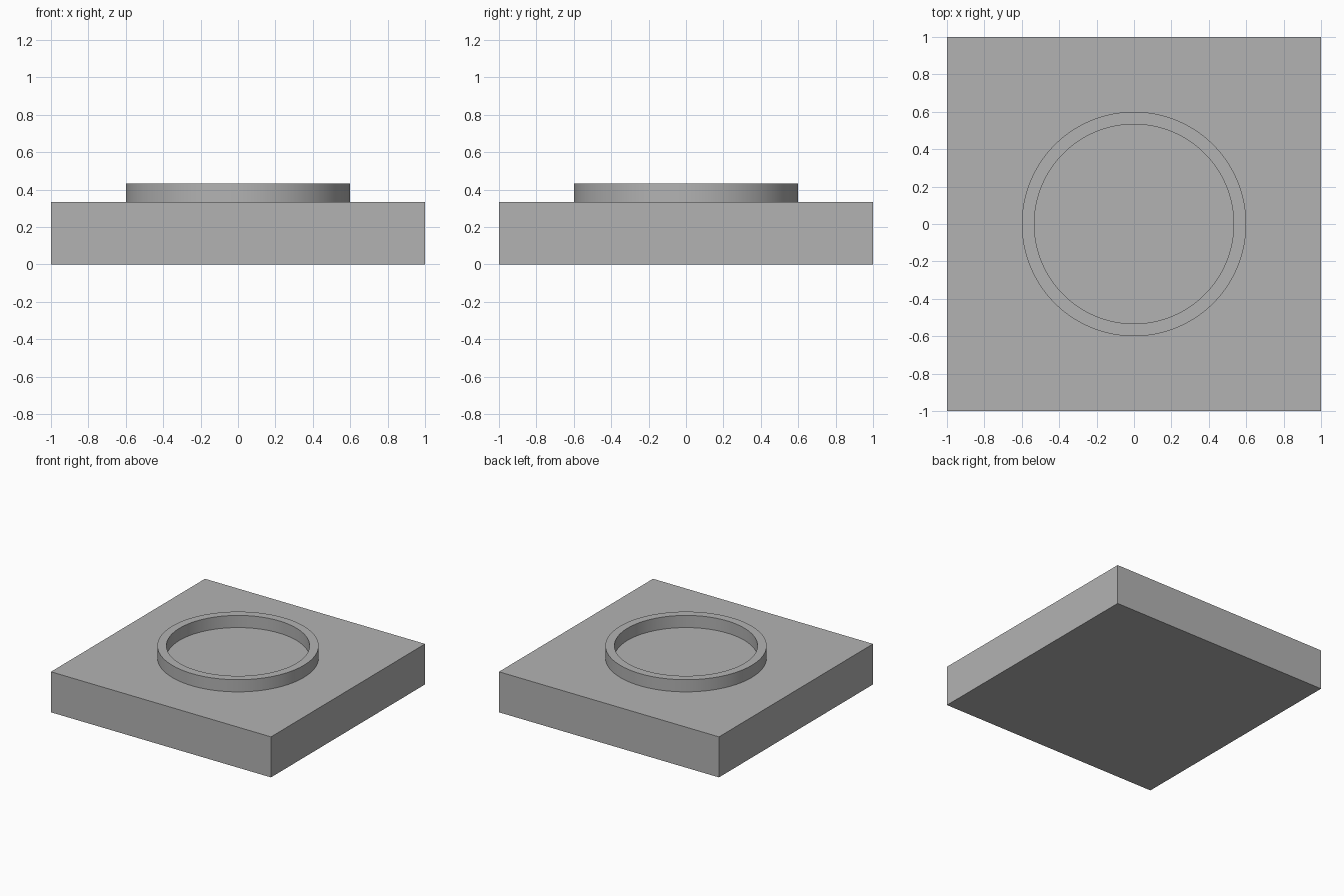
import bpy
import bmesh
import math

BASE_HEIGHT = 0.333
RIM_TOP = 0.433
OUTER_RADIUS = 0.6
INNER_RADIUS = 0.533
SEGMENTS = 128

cube = bpy.data.objects.get("Cube")
if cube:
    bpy.data.objects.remove(cube, do_unlink=True)

# Single plain grey material
grey = bpy.data.materials.new("plain_grey")
grey.use_nodes = True
colour = (0.45, 0.45, 0.45, 1)
grey.diffuse_color = colour
grey.node_tree.nodes["Principled BSDF"].inputs["Base Color"].default_value = colour


def add_object(name, bm):
    bmesh.ops.recalc_face_normals(bm, faces=bm.faces)
    mesh = bpy.data.meshes.new(name)
    bm.to_mesh(mesh)
    bm.free()
    mesh.materials.append(grey)
    obj = bpy.data.objects.new(name, mesh)
    bpy.context.collection.objects.link(obj)
    return obj


# Square base slab
bm = bmesh.new()
bmesh.ops.create_cube(bm, size=2)
for v in bm.verts:
    v.co.z = BASE_HEIGHT if v.co.z > 0 else 0
add_object("base_slab", bm)

# Raised round rim: spin an open wall profile, its foot resting on the slab
bm = bmesh.new()
profile = [(INNER_RADIUS, BASE_HEIGHT), (INNER_RADIUS, RIM_TOP),
           (OUTER_RADIUS, RIM_TOP), (OUTER_RADIUS, BASE_HEIGHT)]
verts = [bm.verts.new((r, 0, z)) for r, z in profile]
edges = [bm.edges.new(pair) for pair in zip(verts, verts[1:])]
bmesh.ops.spin(bm, geom=verts + edges, cent=(0, 0, 0), axis=(0, 0, 1),
               angle=math.tau, steps=SEGMENTS, use_merge=True)
bmesh.ops.remove_doubles(bm, verts=bm.verts, dist=0.0001)
rim = add_object("round_rim", bm)

# Smooth the round walls while keeping the rim edges crisp
bpy.ops.object.select_all(action="DESELECT")
rim.select_set(True)
bpy.context.view_layer.objects.active = rim
bpy.ops.object.shade_smooth_by_angle(angle=math.radians(30))
